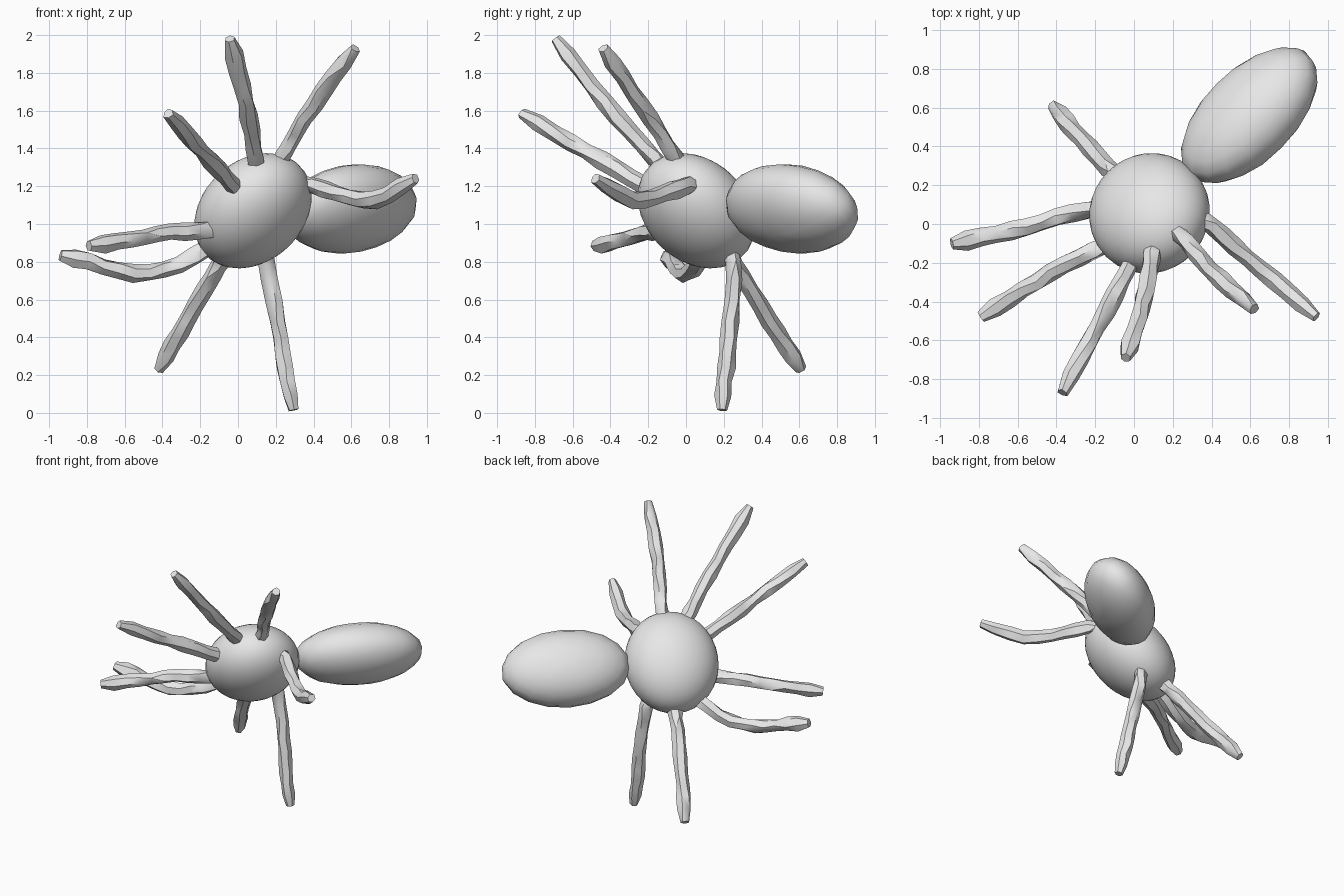
import bpy, bmesh, math, random
from mathutils import Vector, Matrix

random.seed(4)
cube = bpy.data.objects.get("Cube")
if cube:
    bpy.data.objects.remove(cube, do_unlink=True)

# Single grey material
grey = bpy.data.materials.new("plain_grey")
grey.use_nodes = True
grey.diffuse_color = (0.8, 0.8, 0.8, 1)
grey.node_tree.nodes["Principled BSDF"].inputs["Base Color"].default_value = (0.8, 0.8, 0.8, 1)

# Frame of the tilted creature: LONG runs body to abdomen, FLAT is its back
LONG = Vector((1, 1, 0)).normalized()
FLAT = Vector((-1, 1, 1.41)).normalized()
SIDE = LONG.cross(FLAT)
FRAME = Matrix((LONG, SIDE, FLAT)).transposed()
BODY = Vector((0.08, 0.055, 1.07))
ABDOMEN = Vector((0.595, 0.56, 1.08))


def finish(name, bm, angle):
    bmesh.ops.recalc_face_normals(bm, faces=bm.faces)
    mesh = bpy.data.meshes.new(name)
    bm.to_mesh(mesh)
    bm.free()
    mesh.materials.append(grey)
    ob = bpy.data.objects.new(name, mesh)
    bpy.context.collection.objects.link(ob)
    bpy.ops.object.select_all(action='DESELECT')
    ob.select_set(True)
    bpy.context.view_layer.objects.active = ob
    bpy.ops.object.shade_smooth_by_angle(angle=math.radians(angle))
    return ob


def ellipsoid(name, centre, radii, u, v, wobble=0.0):
    bm = bmesh.new()
    bmesh.ops.create_uvsphere(bm, u_segments=u, v_segments=v, radius=1)
    for p in bm.verts:
        local = Vector(a * b for a, b in zip(p.co, radii))
        p.co = centre + FRAME @ (local * (1 + random.uniform(-wobble, wobble)))
    finish(name, bm, 40)


def spline(pts, t):
    """Catmull-Rom point at t in 0..1."""
    p = [2 * pts[0] - pts[1]] + pts + [2 * pts[-1] - pts[-2]]
    s = t * (len(pts) - 1)
    i = min(int(s), len(pts) - 2)
    f = s - i
    a, b, c, d = p[i:i + 4]
    return 0.5 * (2 * b + (c - a) * f + (2 * a - 5 * b + 4 * c - d) * f * f
                  + (3 * b - a - 3 * c + d) * f ** 3)


def limb(name, pts, radius=0.047, rings=12, sides=6):
    """Lumpy low-poly tube that starts inside the body."""
    pts = [Vector(p) for p in pts]
    pts.insert(0, pts[0].lerp(BODY, 0.3))
    bm = bmesh.new()
    loops = []
    for i in range(rings + 1):
        t = i / rings
        c = spline(pts, t)
        d = (spline(pts, min(1, t + 0.02)) - spline(pts, max(0, t - 0.02))).normalized()
        x = d.cross(FLAT).normalized()
        y = d.cross(x)
        r = radius * (0.62 if i == rings else random.uniform(0.9, 1.08))
        twist = random.uniform(-0.3, 0.3)
        loop = []
        for k in range(sides):
            a = math.tau * k / sides + twist
            q = r * random.uniform(0.85, 1.12)
            loop.append(bm.verts.new(c + q * (math.cos(a) * x + math.sin(a) * y)))
        loops.append(loop)
    for lo, hi in zip(loops, loops[1:]):
        for k in range(sides):
            j = (k + 1) % sides
            bm.faces.new((lo[k], lo[j], hi[j], hi[k]))
    bm.faces.new(loops[0])
    bm.faces.new(loops[-1])
    bmesh.ops.triangulate(bm, faces=bm.faces)
    finish(name, bm, 35)


# Rounded body, abdomen and the short waist between them
ellipsoid("body", BODY, (0.317, 0.355, 0.245), 32, 20)
ellipsoid("abdomen", ABDOMEN, (0.44, 0.27, 0.2), 18, 12, 0.008)
ellipsoid("waist", BODY.lerp(ABDOMEN, 0.46), (0.1, 0.075, 0.06), 10, 6)

# Eight legs, root to tip
legs = {
    "leg_upper_middle": [(0.09, -0.17, 1.35), (0.04, -0.43, 1.65), (-0.045, -0.69, 1.98)],
    "leg_upper_left": [(0.24, -0.06, 1.36), (0.40, -0.24, 1.63), (0.62, -0.44, 1.93)],
    "leg_upper_right": [(-0.03, -0.23, 1.21), (-0.19, -0.53, 1.385), (-0.37, -0.87, 1.585)],
    "leg_left": [(0.35, 0.03, 1.21), (0.52, -0.12, 1.16), (0.72, -0.29, 1.13),
                 (0.94, -0.48, 1.24)],
    "leg_right_front": [(-0.15, -0.11, 0.97), (-0.36, -0.21, 0.955), (-0.57, -0.34, 0.915),
                        (-0.79, -0.48, 0.885)],
    "leg_right_back": [(-0.19, 0.08, 0.85), (-0.38, 0.04, 0.76), (-0.57, -0.02, 0.74),
                       (-0.76, -0.06, 0.79), (-0.94, -0.1, 0.835)],
    "leg_lower_right": [(-0.1, 0.26, 0.78), (-0.27, 0.44, 0.49), (-0.42, 0.61, 0.23)],
    "leg_lower_left": [(0.15, 0.25, 0.80), (0.21, 0.235, 0.48), (0.25, 0.21, 0.24),
                       (0.295, 0.19, 0.015)],
}
for name, path in legs.items():
    limb(name, path)
